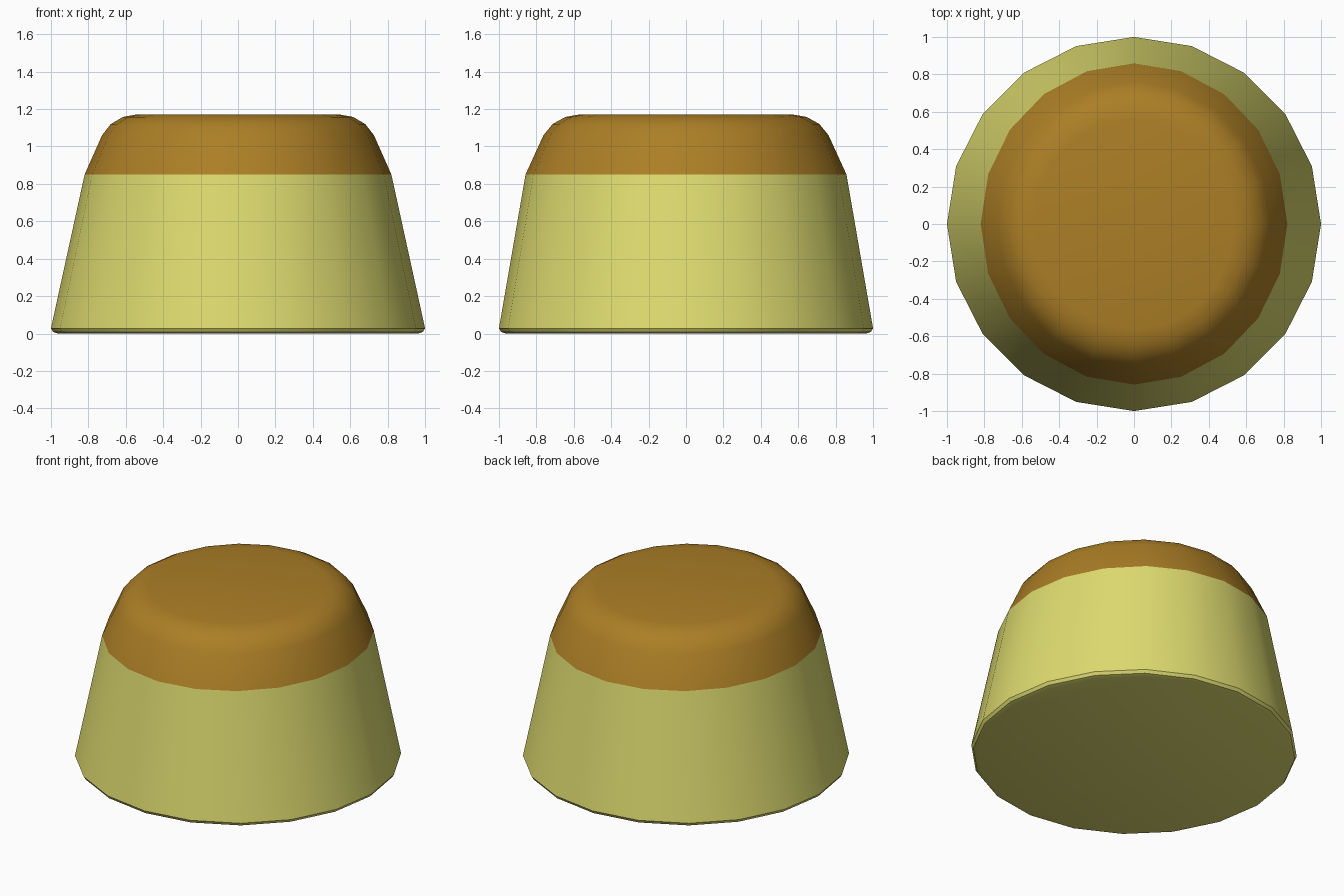
import bpy, bmesh, math

if "Cube" in bpy.data.objects:
    bpy.data.objects.remove(bpy.data.objects["Cube"])

SIDES = 20


def material(name, rgb):
    m = bpy.data.materials.new(name)
    m.diffuse_color = (*rgb, 1.0)
    m.use_nodes = True
    m.node_tree.nodes["Principled BSDF"].inputs["Base Color"].default_value = m.diffuse_color
    return m


def loft(name, rings, mat, cap_bottom=False, cap_top=False):
    """Stack elliptical rings (x radius, y radius, height) into a smooth shell."""
    bm = bmesh.new()
    loops = []
    for rx, ry, z in rings:
        loops.append([bm.verts.new((rx * math.cos(a), ry * math.sin(a), z))
                      for a in (2 * math.pi * i / SIDES for i in range(SIDES))])
    for low, high in zip(loops, loops[1:]):
        for i in range(SIDES):
            j = (i + 1) % SIDES
            bm.faces.new((low[i], low[j], high[j], high[i]))
    if cap_bottom:
        bm.faces.new(list(reversed(loops[0])))
    if cap_top:
        bm.faces.new(loops[-1])
    mesh = bpy.data.meshes.new(name)
    bm.to_mesh(mesh)
    bm.free()
    mesh.materials.append(mat)
    obj = bpy.data.objects.new(name, mesh)
    bpy.context.collection.objects.link(obj)
    bpy.ops.object.select_all(action='DESELECT')
    obj.select_set(True)
    bpy.context.view_layer.objects.active = obj
    bpy.ops.object.shade_smooth_by_angle(angle=math.radians(30))
    return obj


yellow = material("custard yellow", (0.73, 0.71, 0.16))
brown = material("caramel brown", (0.41, 0.21, 0.019))

# Tapered body with a small rounded foot
loft("pudding_body", [
    (0.962, 0.962, 0.0), (0.988, 0.988, 0.008), (1.0, 1.0, 0.028),
    (0.82, 0.858, 0.85)], yellow, cap_bottom=True)

# Rounded caramel top
loft("caramel_top", [
    (0.82, 0.858, 0.85), (0.727, 0.762, 1.06), (0.68, 0.713, 1.12),
    (0.615, 0.645, 1.158), (0.537, 0.563, 1.172)], brown, cap_top=True)
